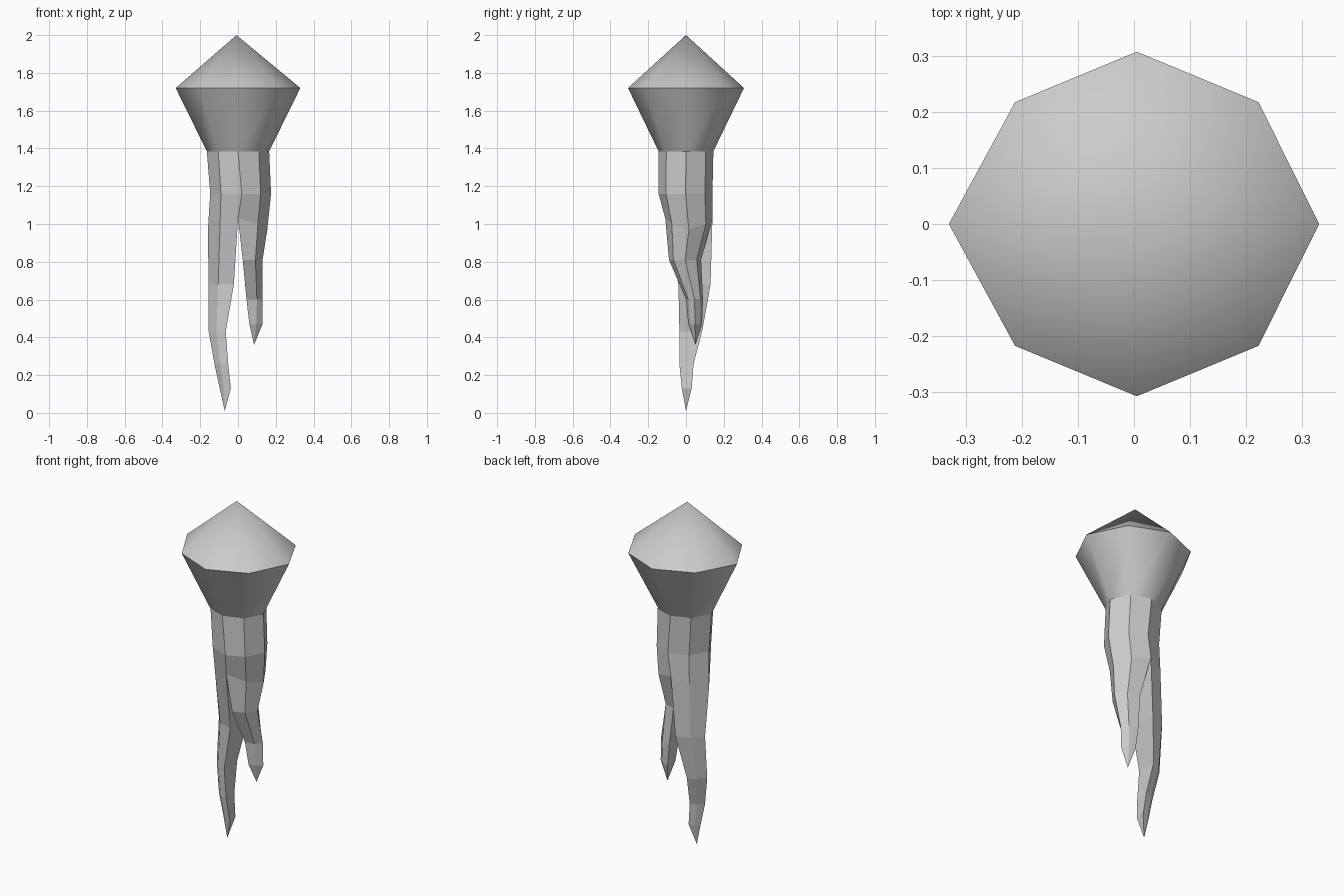
import bpy, bmesh, math

if "Cube" in bpy.data.objects:
    bpy.data.objects.remove(bpy.data.objects["Cube"])


def finish(name, bm, smooth=False):
    bmesh.ops.remove_doubles(bm, verts=bm.verts, dist=0.0005)
    bmesh.ops.recalc_face_normals(bm, faces=bm.faces)
    mesh = bpy.data.meshes.new(name)
    bm.to_mesh(mesh)
    bm.free()
    if smooth:
        mesh.shade_smooth()
        mesh.set_sharp_from_angle(angle=math.radians(55))
    obj = bpy.data.objects.new(name, mesh)
    bpy.context.collection.objects.link(obj)


def loft(bm, rings, tip=None, cap_start=False):
    loops = [[bm.verts.new(p) for p in ring] for ring in rings]
    for a, b in zip(loops, loops[1:]):
        n = len(a)
        for i in range(n):
            bm.faces.new((a[i], a[(i + 1) % n], b[(i + 1) % n], b[i]))
    if cap_start:
        bm.faces.new(loops[0])
    if tip:
        t = bm.verts.new(tip)
        last = loops[-1]
        for i in range(len(last)):
            bm.faces.new((last[i], last[(i + 1) % len(last)], t))
    return loops


def octagon(rx, ry, z, cx=0.0):
    pts = []
    for i in range(8):
        a = math.pi * i / 4
        x = rx * math.cos(a) * (0.93 if i % 2 else 1)
        pts.append((cx * (i % 4 != 0) + x, ry * math.sin(a), z))
    return pts


# Head: eight-sided pointed cap over a tapering collar
bm = bmesh.new()
loft(bm, [octagon(0.165, 0.145, 1.385), octagon(0.33, 0.307, 1.72, 0.005)],
     tip=(-0.008, 0, 2.0), cap_start=True)
finish("head", bm, smooth=True)


# Half-octagon root section: front, front-outer, outer, back-outer, back
def section(xo, xm, xi, yf, yb, zo, zi, k=0.72):
    yc, h = (yf + yb) / 2, (yb - yf) / 2 * k
    zm = (zo + zi) / 2
    return [(xi, yf, zi), (xm, yc - h, zm), (xo, yc, zo),
            (xm, yc + h, zm), (xi, yb, zi)]


def root(name, sections, tip):
    bm = bmesh.new()
    loft(bm, [section(*s) for s in sections], tip=tip, cap_start=True)
    finish(name, bm)


# Long root, including its half of the stalk
root("long_root", [
    (-0.165, -0.105, 0.0, -0.145, 0.145, 1.385, 1.385),
    (-0.147, -0.090, 0.02, -0.145, 0.14, 1.16, 1.16),
    (-0.160, -0.095, 0.0, -0.11, 0.14, 0.96, 1.03),
    (-0.155, -0.105, -0.022, -0.04, 0.13, 0.68, 0.68),
    (-0.155, -0.115, -0.065, -0.035, 0.085, 0.43, 0.43),
    (-0.125, -0.095, -0.052, -0.035, 0.04, 0.26, 0.26),
    (-0.097, -0.075, -0.038, -0.022, 0.03, 0.13, 0.13),
], (-0.07, 0.0, 0.01))

# Short root, with the other half of the stalk
root("short_root", [
    (0.165, 0.110, 0.0, -0.145, 0.145, 1.385, 1.385),
    (0.175, 0.120, 0.02, -0.145, 0.14, 1.16, 1.16),
    (0.155, 0.105, 0.0, -0.11, 0.14, 0.97, 1.03),
    (0.130, 0.092, 0.025, -0.09, 0.08, 0.81, 0.81),
    (0.130, 0.100, 0.045, 0.0, 0.09, 0.60, 0.60),
    (0.130, 0.097, 0.060, 0.012, 0.085, 0.47, 0.47),
], (0.085, 0.05, 0.36))
